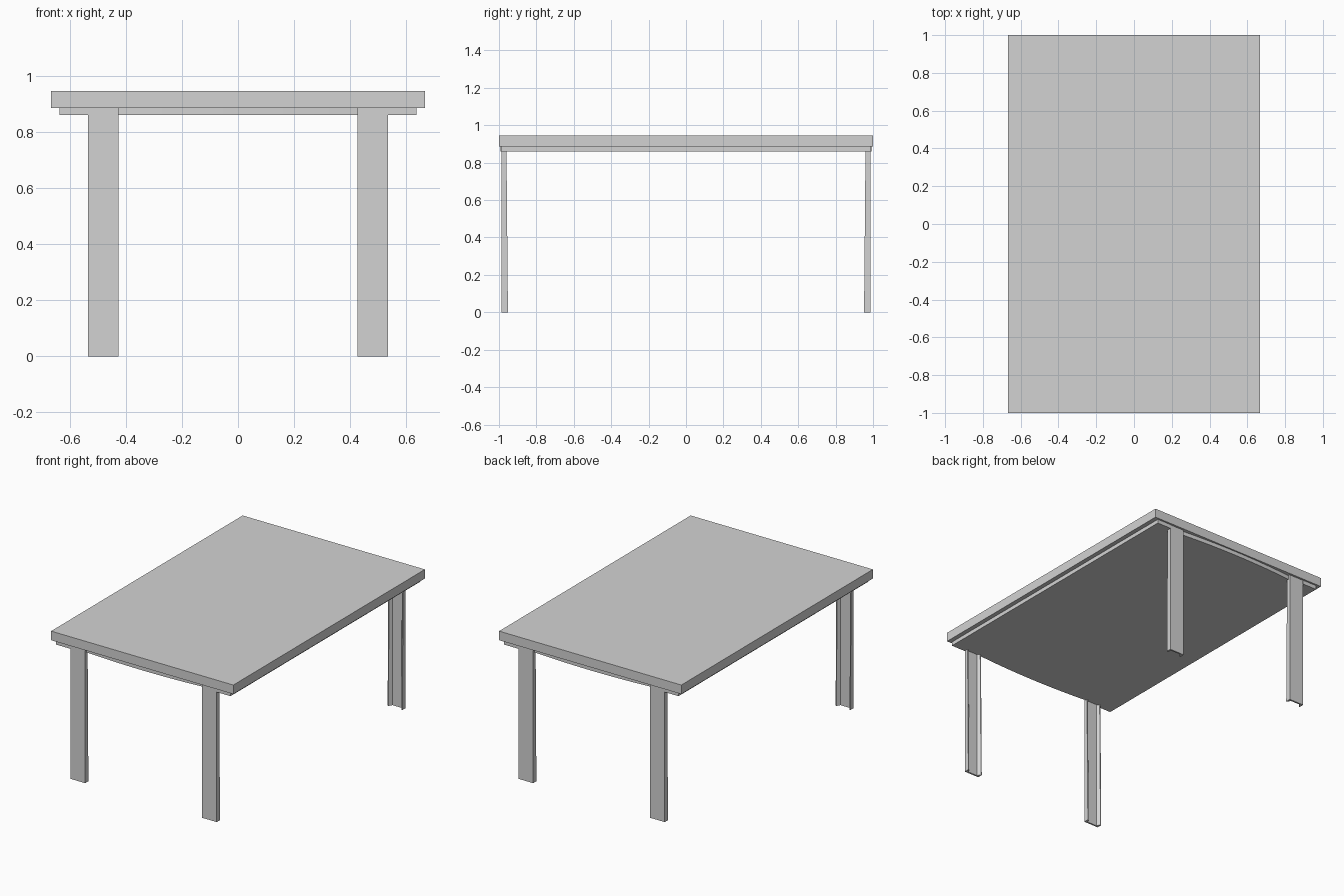
import bpy
import bmesh

cube = bpy.data.objects.get("Cube")
if cube:
    bpy.data.objects.remove(cube, do_unlink=True)

grey = bpy.data.materials.new("light_grey")
grey.use_nodes = True
GREY = (0.65, 0.65, 0.65, 1)
grey.diffuse_color = GREY
grey.node_tree.nodes["Principled BSDF"].inputs["Base Color"].default_value = GREY


def loft(name, bottom, top, z0, z1):
    """Solid between two matching outlines at heights z0 and z1."""
    bm = bmesh.new()
    low = [bm.verts.new((x, y, z0)) for x, y in bottom]
    high = [bm.verts.new((x, y, z1)) for x, y in top]
    bm.faces.new(low)
    bm.faces.new(high)
    n = len(low)
    for i in range(n):
        j = (i + 1) % n
        bm.faces.new((low[i], low[j], high[j], high[i]))
    bmesh.ops.recalc_face_normals(bm, faces=bm.faces[:])
    mesh = bpy.data.meshes.new(name)
    bm.to_mesh(mesh)
    bm.free()
    mesh.materials.append(grey)
    obj = bpy.data.objects.new(name, mesh)
    bpy.context.collection.objects.link(obj)
    return obj


# Tabletop slab
slab = [(-0.666, -1), (0.666, -1), (0.666, 1), (-0.666, 1)]
loft("tabletop", slab, slab, 0.886, 0.946)

# Under panel: square corners, set back at the legs, bowed between them
STEPS = 16
corner = [(0.481, -0.973), (0.530, -0.973), (0.530, -0.988), (0.637, -0.988)]
bow = []
for i in range(STEPS + 1):
    t = 2 * i / STEPS - 1
    bow.append((t * 0.430, -0.973 - 0.018 * (1 - t * t)))
end = [(-x, y) for x, y in reversed(corner)] + bow + corner
panel = end + [(-x, -y) for x, y in end]
loft("under_panel", panel, panel, 0.860, 0.886)


# Channel legs: flat outside, hollow inside, slightly deeper at the foot
def channel(sx, sy, depth):
    half = 0.054
    side = [(half, 0), (half, depth), (half - 0.006, depth), (half - 0.020, 0.011)]
    outline = side + [(-x, y) for x, y in reversed(side)]
    return [(sx * 0.481 + x, sy * (0.986 - y)) for x, y in outline]


for sy, place in ((-1, "front"), (1, "back")):
    for sx, hand in ((-1, "right"), (1, "left")):
        loft(f"{place}_{hand}_leg", channel(sx, sy, 0.034),
             channel(sx, sy, 0.026), 0, 0.886)
